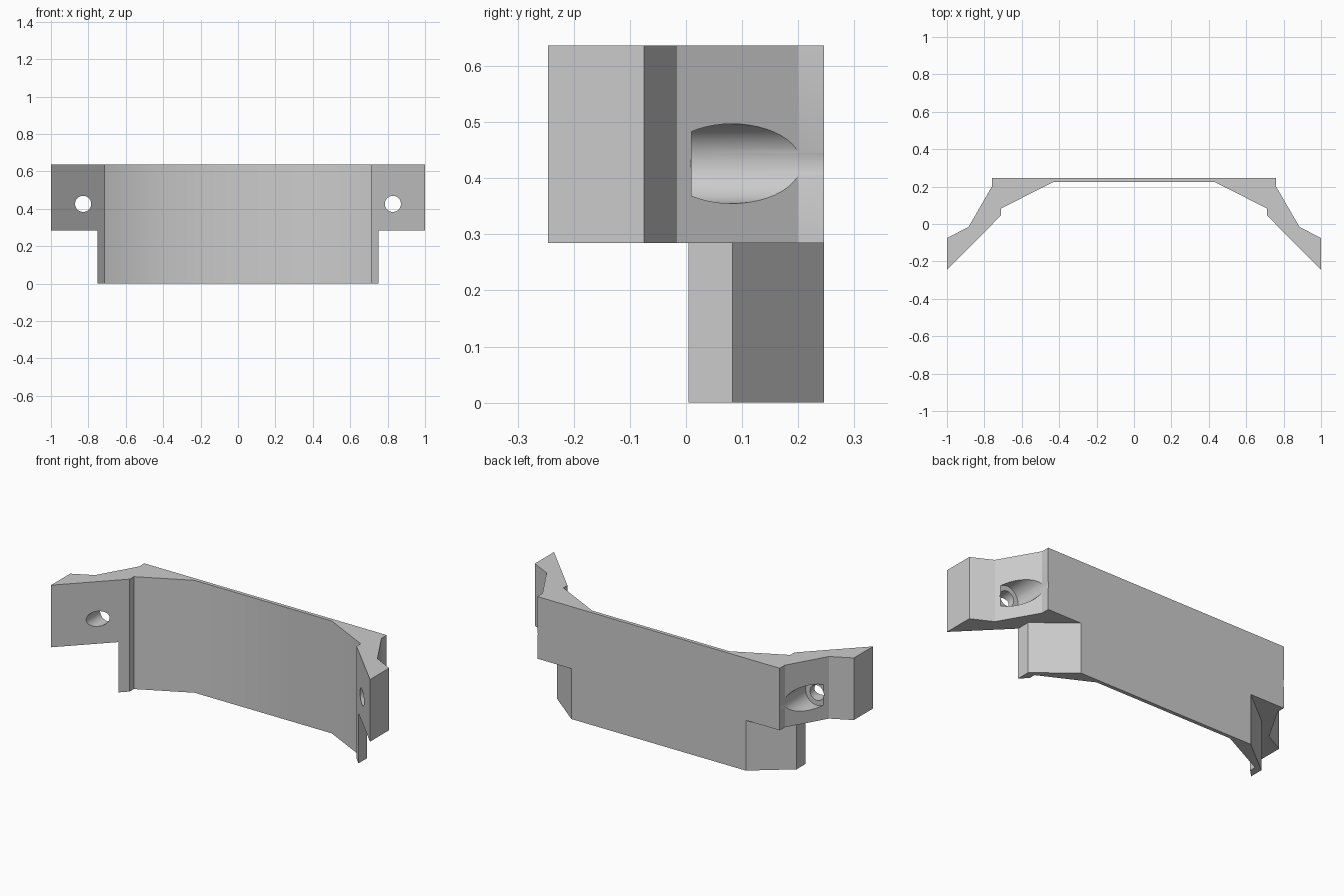
import bpy
import bmesh
import math

if "Cube" in bpy.data.objects:
    bpy.data.objects.remove(bpy.data.objects["Cube"], do_unlink=True)

HEIGHT, STEP_Z = 0.637, 0.285
HOLE_X, HOLE_Z = 0.828, 0.426

grey = bpy.data.materials.new("plain_grey")
grey.use_nodes = True
grey.diffuse_color = (0.6, 0.6, 0.6, 1)
grey.node_tree.nodes["Principled BSDF"].inputs["Base Color"].default_value = (0.6, 0.6, 0.6, 1)


def prism(name, outline, z0, z1):
    """Extrude a plan outline from z0 up to z1."""
    bm = bmesh.new()
    face = bm.faces.new([bm.verts.new((x, y, z0)) for x, y in outline])
    top = bmesh.ops.extrude_face_region(bm, geom=[face])["geom"]
    bmesh.ops.translate(bm, vec=(0, 0, z1 - z0),
                        verts=[v for v in top if isinstance(v, bmesh.types.BMVert)])
    bmesh.ops.recalc_face_normals(bm, faces=bm.faces)
    mesh = bpy.data.meshes.new(name)
    bm.to_mesh(mesh)
    bm.free()
    mesh.materials.append(grey)
    obj = bpy.data.objects.new(name, mesh)
    bpy.context.collection.objects.link(obj)
    return obj


def rod(name, x, y0, y1, radius):
    """Cylinder running along y."""
    bpy.ops.mesh.primitive_cylinder_add(
        vertices=48, radius=radius, depth=y1 - y0,
        location=(x, (y0 + y1) / 2, HOLE_Z), rotation=(math.pi / 2, 0, 0))
    obj = bpy.context.object
    obj.name = name
    obj.data.materials.append(grey)
    return obj


def cut(target, cutter):
    cutter.hide_render = True
    mod = target.modifiers.new("cut", 'BOOLEAN')
    mod.operation = 'DIFFERENCE'
    mod.solver = 'EXACT'
    mod.object = cutter
    bpy.context.view_layer.objects.active = target
    bpy.ops.object.modifier_apply(modifier=mod.name)
    bpy.data.objects.remove(cutter, do_unlink=True)


# Bracket body: half plan outline from the back corner round to the inner wall
half = [(0.76, 0.246), (0.76, 0.2), (0.885, -0.016), (1.0, -0.075), (1.0, -0.246),
        (0.711, 0.046), (0.711, 0.083), (0.43, 0.225)]
bracket = prism("bracket", half + [(-x, y) for x, y in reversed(half)], 0, HEIGHT)

# Narrower chamfered lower skirt, counterbores and bolt holes on both wings
skirt = [(0.752, -0.4), (0.752, 0.083), (0.547, 0.246), (0.497, 0.286),
         (1.2, 0.286), (1.2, -0.4)]
for side in (1, -1):
    cut(bracket, prism("skirt_cutter", [(side * x, y) for x, y in skirt], -0.1, STEP_Z))
    cut(bracket, rod("counterbore_cutter", side * HOLE_X, 0.01, 0.4, 0.071))
    cut(bracket, rod("bolt_hole_cutter", side * HOLE_X, -0.4, 0.1, 0.043))

# Smooth the bores and shallow inner bends, keep real corners sharp
bpy.ops.object.select_all(action='DESELECT')
bracket.select_set(True)
bpy.context.view_layer.objects.active = bracket
bpy.ops.object.shade_smooth_by_angle(angle=math.radians(30))
